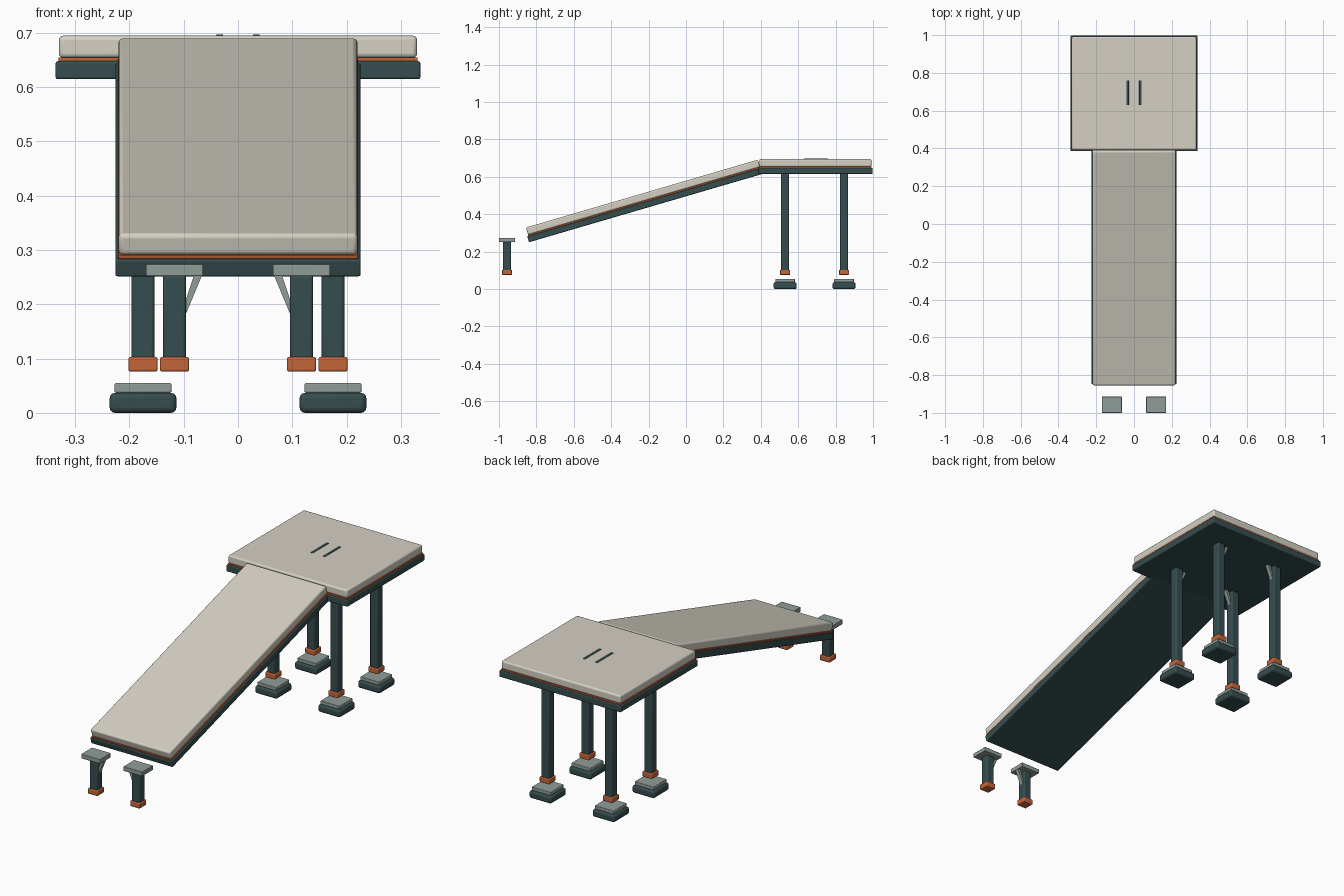
import bpy, bmesh
from math import radians
from mathutils import Matrix, Vector

cube = bpy.data.objects.get("Cube")
if cube:
    bpy.data.objects.remove(cube, do_unlink=True)


def material(name, rgb):
    mat = bpy.data.materials.new(name)
    mat.use_nodes = True
    mat.diffuse_color = (*rgb, 1)
    bsdf = mat.node_tree.nodes["Principled BSDF"]
    bsdf.inputs["Base Color"].default_value = (*rgb, 1)
    bsdf.inputs["Roughness"].default_value = 0.6
    return mat


cream = material("warm cream", (0.66, 0.63, 0.55))
teal = material("dark teal", (0.037, 0.074, 0.078))
orange = material("burnt orange", (0.55, 0.13, 0.04))
grey = material("pale grey", (0.28, 0.34, 0.32))


def finish(name, bm, mat, bevel):
    mesh = bpy.data.meshes.new(name)
    bm.to_mesh(mesh)
    bm.free()
    mesh.materials.append(mat)
    obj = bpy.data.objects.new(name, mesh)
    bpy.context.collection.objects.link(obj)
    if bevel:
        mod = obj.modifiers.new("rounded edges", 'BEVEL')
        mod.width = bevel
        mod.segments = 3
        bpy.ops.object.select_all(action='DESELECT')
        obj.select_set(True)
        bpy.context.view_layer.objects.active = obj
        bpy.ops.object.shade_smooth_by_angle(angle=radians(40))
    return obj


def box(name, center, size, mat, bevel=0.0):
    """Box standing on its bottom centre."""
    bm = bmesh.new()
    bmesh.ops.create_cube(bm, size=1)
    bmesh.ops.scale(bm, vec=size, verts=bm.verts)
    bmesh.ops.translate(bm, vec=(0, 0, size[2] / 2), verts=bm.verts)
    obj = finish(name, bm, mat, bevel)
    obj.location = center
    return obj


def slab(name, width, length, top_center, tilt=0):
    """Layered deck: cream board, orange seam and teal tray, hung from its top."""
    place = Matrix.Translation(top_center) @ Matrix.Rotation(radians(tilt), 4, 'X')
    layers = (("board", 0.0, -0.041, cream, 0.008),
              ("seam", 0.002, -0.047, orange, 0.001),
              ("tray", 0.012, -0.080, teal, 0.004))
    tops = (0, -0.040, -0.047)
    for (part, extra, bottom, mat, bevel), top in zip(layers, tops):
        obj = box(f"{name}_{part}", (0, 0, 0),
                  (width + extra, length + extra, top - bottom), mat, bevel)
        obj.matrix_world = place @ Matrix.Translation((0, 0, bottom))


def brace(name, x, y, top, side):
    """Diagonal brace from the inner face of a post up to the deck."""
    profile = ((0, -0.072), (0, -0.045), (0.015, 0), (0.03, 0))
    bm = bmesh.new()
    verts = [bm.verts.new((x - side * (0.021 + u), y - 0.01, top + v)) for u, v in profile]
    face = bm.faces.new(verts)
    ext = bmesh.ops.extrude_face_region(bm, geom=[face])
    moved = [v for v in ext["geom"] if isinstance(v, bmesh.types.BMVert)]
    bmesh.ops.translate(bm, vec=Vector((0, 0.02, 0)), verts=moved)
    bmesh.ops.recalc_face_normals(bm, faces=bm.faces)
    finish(name, bm, grey, 0)


def post(name, x, y, top, side):
    """Post with an orange collar at its foot and a brace at its head."""
    box(f"{name}_post", (x, y, 0.09), (0.043, 0.043, top - 0.09), teal, 0.006)
    box(f"{name}_collar", (x, y, 0.076), (0.054, 0.054, 0.027), orange, 0.004)
    brace(f"{name}_brace", x, y, top, side)


# Decks
slab("platform", 0.66, 0.60, (0, 0.692, 0.695))
slab("ramp", 0.44, 1.293, (0, -0.2355, 0.5105), 16.3)

for side, label in ((1, "left"), (-1, "right")):
    # Grip strips on the platform
    box(f"{label}_grip_strip", (side * 0.034, 0.695, 0.689), (0.014, 0.13, 0.008), teal, 0.002)

    # Platform legs with their two-step feet
    for y, row in ((0.53, "front"), (0.845, "back")):
        x = side * 0.175
        name = f"{row}_{label}"
        post(name, x, y, 0.618, side)
        box(f"{name}_foot", (x, y, 0), (0.123, 0.123, 0.037), teal, 0.010)
        box(f"{name}_foot_pad", (x, y, 0.037), (0.105, 0.105, 0.018), grey, 0.003)

    # Short supports at the low end of the ramp
    x, y = side * 0.117, -0.957
    post(f"ramp_{label}", x, y, 0.254, side)
    box(f"ramp_{label}_head_plate", (x, y, 0.252), (0.105, 0.086, 0.022), grey, 0.002)
